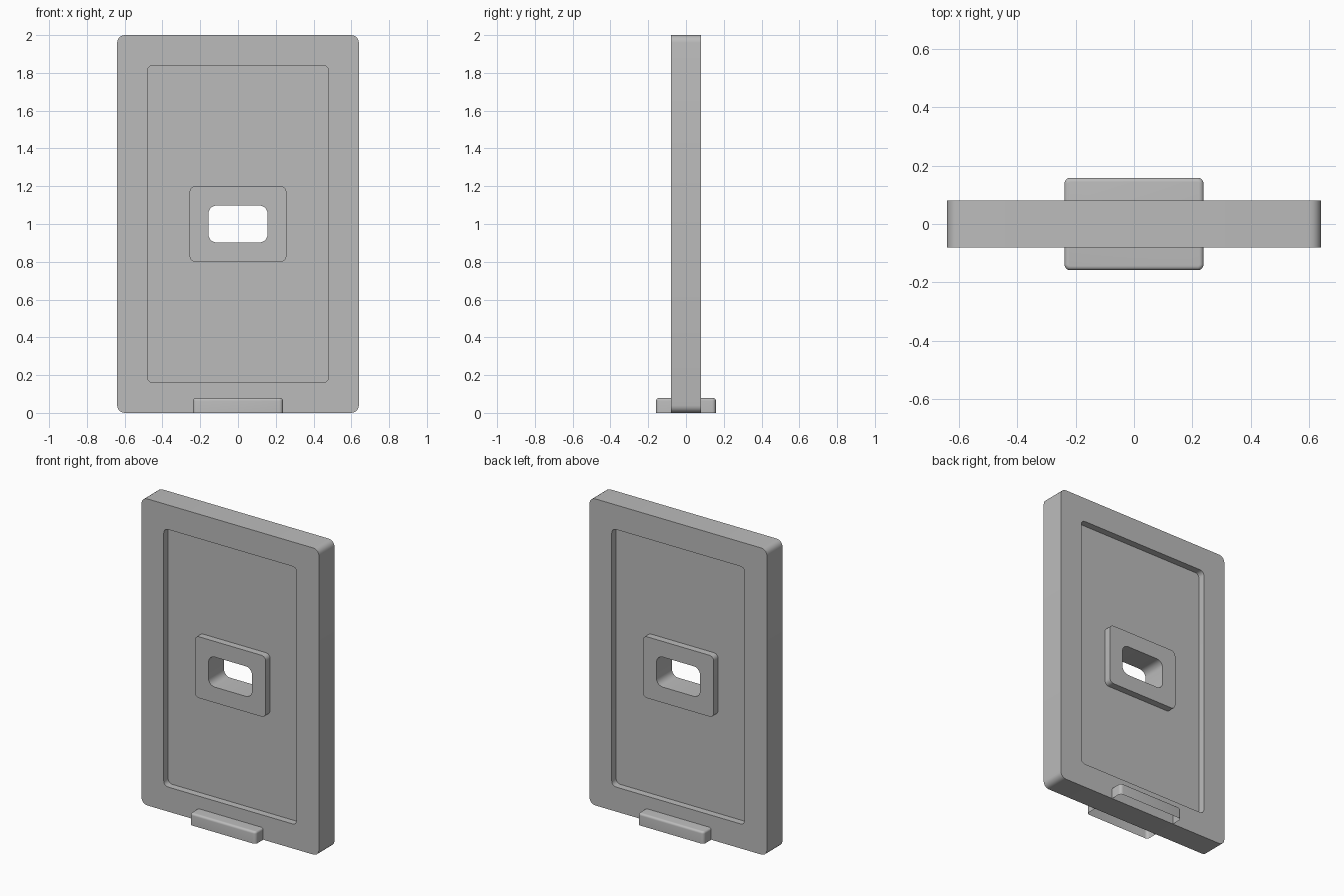
import bpy, bmesh, math

if "Cube" in bpy.data.objects:
    bpy.data.objects.remove(bpy.data.objects["Cube"], do_unlink=True)

grey = bpy.data.materials.new("plain grey")
grey.use_nodes = True
colour = (0.5, 0.5, 0.5, 1)
grey.diffuse_color = colour
grey.node_tree.nodes["Principled BSDF"].inputs["Base Color"].default_value = colour

STEPS = 5


def rounded_rect(half_w, half_h, radius):
    """Outline points of a rounded rectangle, same count for any size."""
    points = []
    for corner, (sx, sy) in enumerate([(1, 1), (-1, 1), (-1, -1), (1, -1)]):
        for i in range(STEPS + 1):
            a = (corner + i / STEPS) * math.pi / 2
            points.append((sx * (half_w - radius) + radius * math.cos(a),
                           sy * (half_h - radius) + radius * math.sin(a)))
    return points


def bridge(bm, ring_a, ring_b):
    n = len(ring_a)
    for i in range(n):
        j = (i + 1) % n
        bm.faces.new((ring_a[i], ring_a[j], ring_b[j], ring_b[i]))


def finish(bm, name):
    bmesh.ops.recalc_face_normals(bm, faces=bm.faces)
    mesh = bpy.data.meshes.new(name)
    bm.to_mesh(mesh)
    bm.free()
    mesh.materials.append(grey)
    obj = bpy.data.objects.new(name, mesh)
    bpy.context.collection.objects.link(obj)
    bpy.ops.object.select_all(action='DESELECT')
    obj.select_set(True)
    bpy.context.view_layer.objects.active = obj
    bpy.ops.object.shade_smooth_by_angle(angle=math.radians(30))
    return obj


# Panel: frame, recess, raised boss and through hole, one closed section
outer = (0.64, 1.0, 0.04)
recess = (0.48, 0.84, 0.03)
boss = (0.256, 0.2, 0.03)
hole = (0.157, 0.098, 0.045)
face_y, web_y = 0.08, 0.035
section = [(outer, face_y), (recess, face_y), (recess, web_y),
           (boss, web_y), (boss, face_y), (hole, face_y)]
section += [(shape, -y) for shape, y in reversed(section)]

bm = bmesh.new()
rings = [[bm.verts.new((x, y, z + 1)) for x, z in rounded_rect(*shape)]
         for shape, y in section]
for k, ring in enumerate(rings):
    bridge(bm, ring, rings[(k + 1) % len(rings)])
finish(bm, "panel")

# Foot: shallow open-bottomed block with a rounded top edge
width, depth, height, edge = 0.238, 0.158, 0.078, 0.014
levels = [(0, 0)]
for i in range(STEPS + 1):
    a = i / STEPS * math.pi / 2
    levels.append((edge * (1 - math.cos(a)), height - edge + edge * math.sin(a)))

bm = bmesh.new()
rings = [[bm.verts.new((x, y, z))
          for x, y in rounded_rect(width - d, depth - d, 0.02 - d)]
         for d, z in levels]
for lower, upper in zip(rings, rings[1:]):
    bridge(bm, lower, upper)
top = bm.faces.new(rings[-1])
bmesh.ops.recalc_face_normals(bm, faces=bm.faces)
if top.normal.z < 0:
    bmesh.ops.reverse_faces(bm, faces=bm.faces)
finish(bm, "foot")
